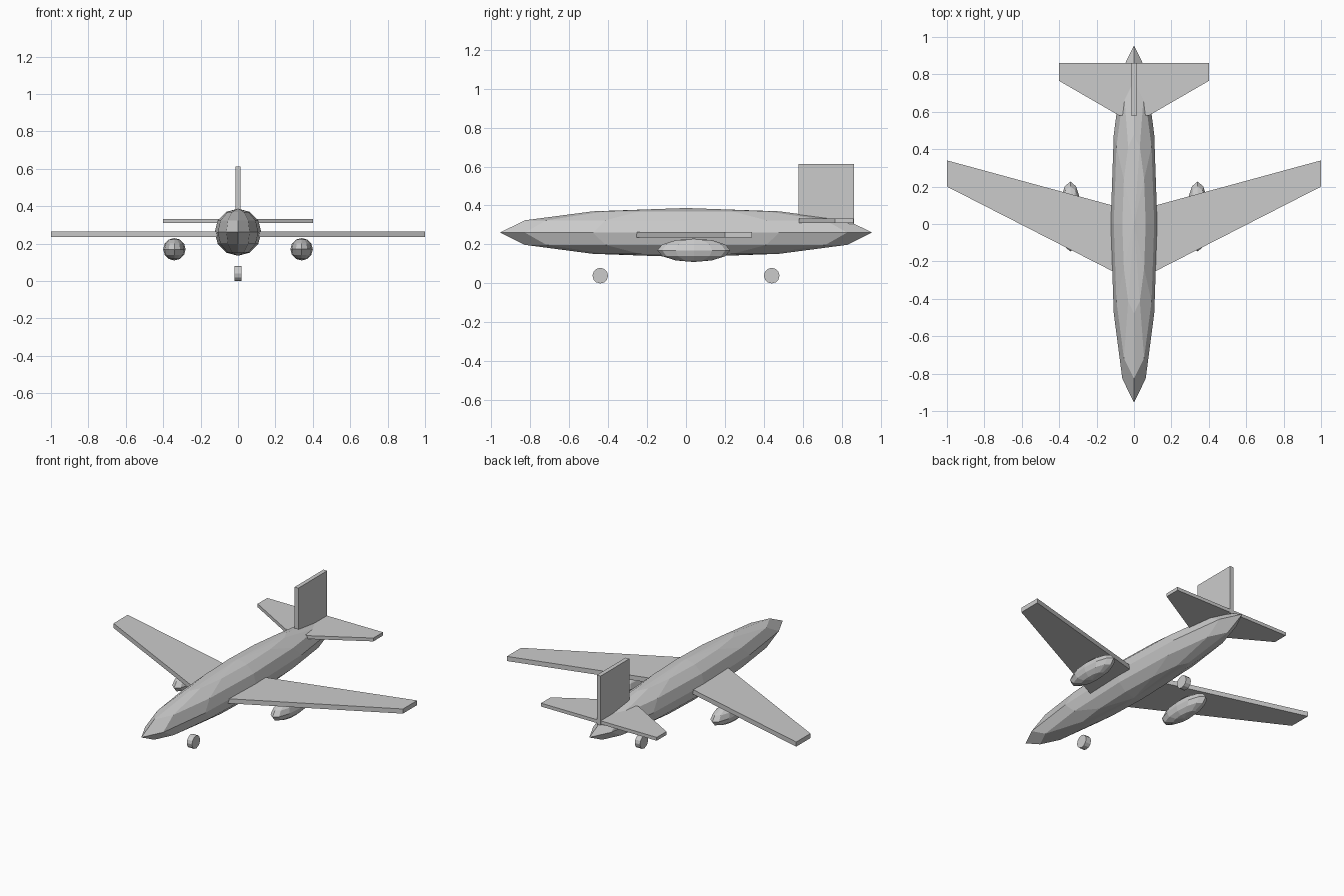
import bpy
import bmesh
from math import pi

cube = bpy.data.objects.get("Cube")
if cube:
    bpy.data.objects.remove(cube, do_unlink=True)

grey = bpy.data.materials.new("light grey")
grey.use_nodes = True
COLOUR = (0.6, 0.6, 0.6, 1)
grey.diffuse_color = COLOUR
grey.node_tree.nodes["Principled BSDF"].inputs["Base Color"].default_value = COLOUR


def finish(name):
    obj = bpy.context.object
    obj.name = obj.data.name = name
    obj.data.materials.append(grey)
    return obj


def ellipsoid(name, location, radii):
    bpy.ops.mesh.primitive_uv_sphere_add(segments=12, ring_count=6, radius=1,
                                         location=location)
    finish(name).scale = radii


def slab(name, half_outline, low, high):
    """Flat plate from a right-hand outline mirrored across x = 0."""
    outline = half_outline + [(-x, y) for x, y in reversed(half_outline)]
    bm = bmesh.new()
    face = bm.faces.new([bm.verts.new((x, y, low)) for x, y in outline])
    top = bmesh.ops.extrude_face_region(bm, geom=[face])["geom"]
    for v in top:
        if isinstance(v, bmesh.types.BMVert):
            v.co.z = high
    bmesh.ops.recalc_face_normals(bm, faces=bm.faces)
    mesh = bpy.data.meshes.new(name)
    bm.to_mesh(mesh)
    bm.free()
    mesh.materials.append(grey)
    bpy.context.collection.objects.link(bpy.data.objects.new(name, mesh))


# Body
ellipsoid("fuselage", (0, 0, 0.261), (0.125, 0.955, 0.126))

# Flying surfaces
slab("wings", [(0.1, -0.26), (1, 0.2), (1, 0.34), (0.1, 0.095)], 0.236, 0.265)
slab("tailplane", [(0.08, 0.58), (0.4, 0.765), (0.4, 0.86)], 0.311, 0.332)
slab("tail_fin", [(0.013, 0.577), (0.013, 0.862)], 0.305, 0.612)

# Engines under the wings
for side, x in (("left", 0.34), ("right", -0.34)):
    ellipsoid(side + "_engine", (x, 0.04, 0.17), (0.06, 0.187, 0.06))

# Wheels on the centre line
for end, y in (("front", -0.44), ("rear", 0.44)):
    bpy.ops.mesh.primitive_cylinder_add(vertices=12, radius=0.04, depth=0.036,
                                        location=(0, y, 0.04), rotation=(0, pi / 2, 0))
    finish(end + "_wheel")
